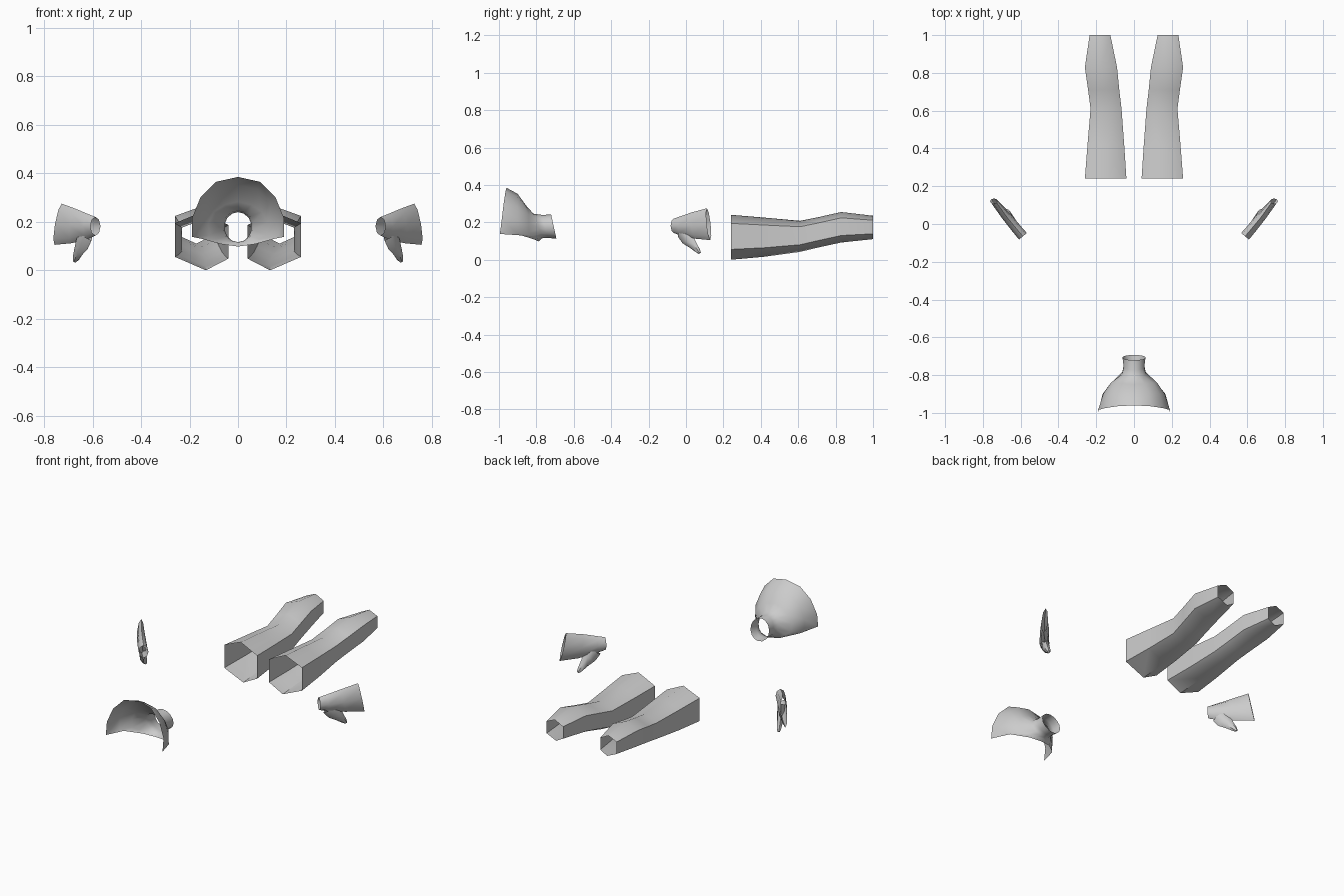
import bpy, bmesh
from math import sin, cos, pi, radians
from mathutils import Vector

if "Cube" in bpy.data.objects:
    bpy.data.objects.remove(bpy.data.objects["Cube"])


def loft(name, rings, cap_end=False):
    """Skin a list of equal-sized closed rings into an open shell."""
    bm = bmesh.new()
    loops = [[bm.verts.new(p) for p in ring] for ring in rings]
    n = len(loops[0])
    for a, b in zip(loops, loops[1:]):
        for i in range(n):
            j = (i + 1) % n
            bm.faces.new((a[i], a[j], b[j], b[i]))
    if cap_end:
        bm.faces.new(loops[-1])
    bmesh.ops.recalc_face_normals(bm, faces=bm.faces)
    mesh = bpy.data.meshes.new(name)
    bm.to_mesh(mesh)
    bm.free()
    obj = bpy.data.objects.new(name, mesh)
    bpy.context.collection.objects.link(obj)
    bpy.ops.object.select_all(action='DESELECT')
    obj.select_set(True)
    bpy.context.view_layer.objects.active = obj
    bpy.ops.object.shade_smooth_by_angle(angle=radians(50))
    return obj


def pair(name, rings, cap_end=False):
    """Build the right-hand part and its mirror image."""
    loft(name + "_right", rings, cap_end)
    loft(name + "_left", [[(-x, y, z) for x, y, z in r] for r in rings], cap_end)


# Legs: hexagonal open tubes (y, inner x, outer x, low z, high z)
leg_sections = [
    (0.24, 0.04, 0.26, 0.00, 0.24),
    (0.42, 0.052, 0.246, 0.016, 0.225),
    (0.61, 0.066, 0.23, 0.042, 0.208),
    (0.71, 0.078, 0.243, 0.066, 0.228),
    (0.83, 0.09, 0.26, 0.092, 0.255),
    (1.00, 0.125, 0.235, 0.11, 0.235),
]
leg_rings = []
for y, x0, x1, z0, z1 in leg_sections:
    shape = [(0.42, 0), (1, 0.23), (1, 0.81), (0.5, 1), (0, 0.78), (0, 0.2)]
    leg_rings.append([(x0 + u * (x1 - x0), y, z0 + v * (z1 - z0)) for u, v in shape])
pair("leg", leg_rings)

# Hands: flattened open palms (low point, high point, half thickness)
normal = Vector((-0.77, 0.64, 0))
palm_sections = [
    ((0.588, -0.065, 0.143), (0.588, -0.065, 0.22), 0.027),
    ((0.622, -0.025, 0.128), (0.618, -0.03, 0.232), 0.026),
    ((0.685, 0.055, 0.112), (0.668, 0.03, 0.253), 0.025),
    ((0.757, 0.13, 0.105), (0.727, 0.112, 0.275), 0.017),
]
palm_rings = []
for low, high, half in palm_sections:
    low, high = Vector(low), Vector(high)
    mid, up = (low + high) / 2, (high - low) / 2
    palm_rings.append([mid + up * cos(i * pi / 4) + normal * half * sin(i * pi / 4)
                       for i in range(8)])
pair("palm", palm_rings)

# Thumbs: tapered tubes closed at the tip (centre, half width, half thickness)
thumb_sections = [
    ((0.628, -0.015, 0.150), 0.046, 0.022),
    ((0.642, 0.008, 0.112), 0.042, 0.022),
    ((0.657, 0.038, 0.078), 0.026, 0.018),
    ((0.668, 0.062, 0.050), 0.016, 0.014),
    ((0.674, 0.073, 0.036), 0.008, 0.007),
]
side = Vector((0.52, 0.62, 0.58))
thumb_rings = [[Vector(c) + side * w * cos(i * pi / 3) + normal * t * sin(i * pi / 3)
                for i in range(6)] for c, w, t in thumb_sections]
pair("thumb", thumb_rings, cap_end=True)

# Hood: flared half shell, right half of each ring from top to bottom
hood_halves = [
    [(0, -.96, .385), (.09, -.965, .365), (.155, -.975, .30), (.19, -.985, .215),
     (.19, -.995, .138), (.15, -.88, .13), (.07, -.81, .108), (0, -.788, .098)],
    [(0, -.90, .352), (.08, -.90, .335), (.135, -.90, .28), (.163, -.90, .21),
     (.166, -.90, .14), (.13, -.86, .13), (.064, -.80, .11), (0, -.782, .104)],
    [(0, -.85, .283), (.055, -.845, .27), (.10, -.84, .24), (.122, -.84, .195),
     (.118, -.84, .145), (.09, -.82, .127), (.053, -.79, .114), (0, -.775, .110)],
]
# Neck: elliptical rings (y, tilt, half width, centre z, half height)
for y, tilt, w, zc, h in [(-.79, .025, .064, .181, .065), (-.755, .018, .056, .178, .062),
                          (-.707, .014, .062, .177, .064)]:
    hood_halves.append([(w * sin(a), y - tilt * cos(a), zc + h * cos(a))
                        for a in (i * pi / 7 for i in range(8))])
hood_rings = [half + [(-x, y, z) for x, y, z in half[-2:0:-1]] for half in hood_halves]
loft("hood_and_neck", hood_rings)
